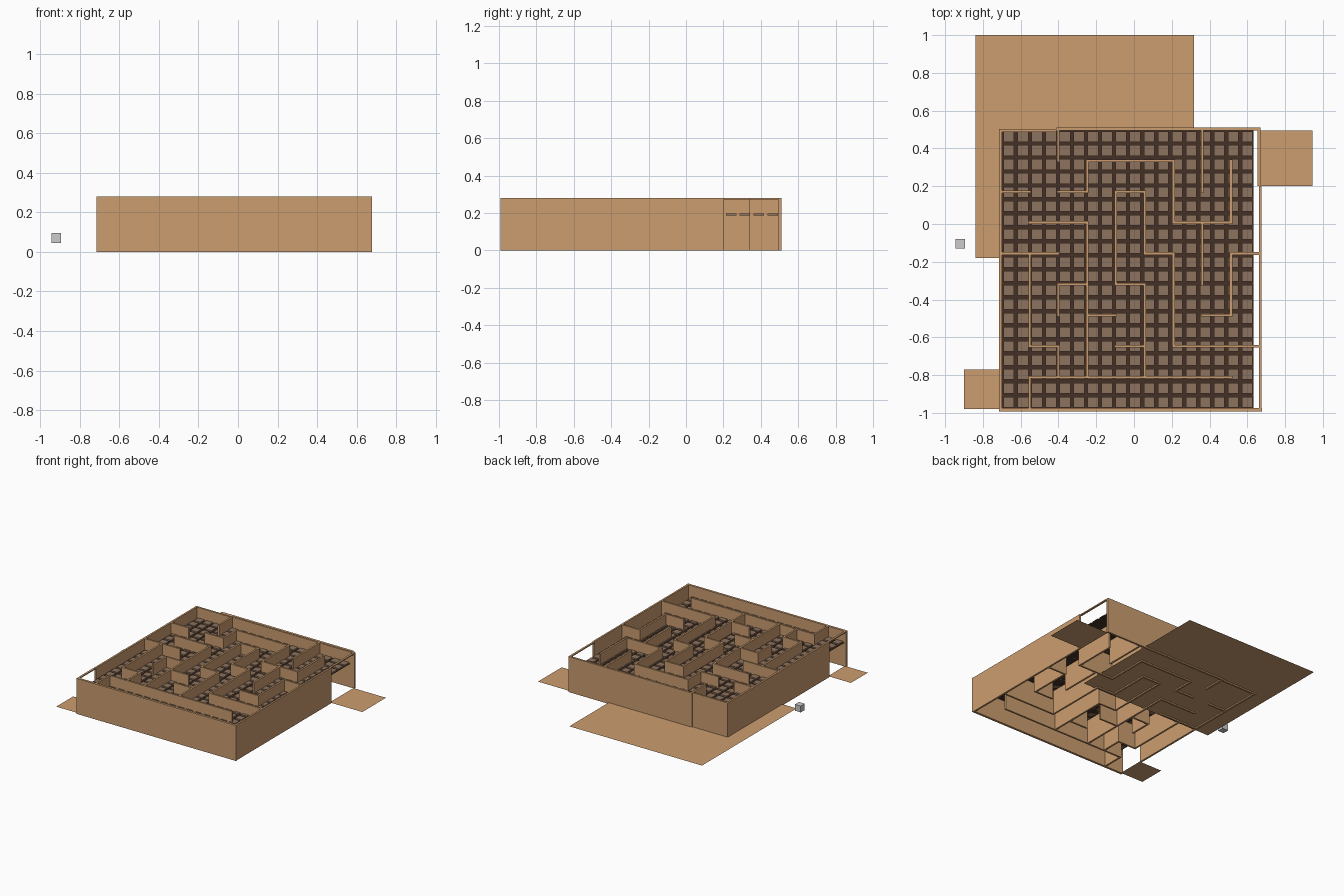
import bpy, bmesh

if "Cube" in bpy.data.objects:
    bpy.data.objects.remove(bpy.data.objects["Cube"])


def material(name, rgb):
    m = bpy.data.materials.new(name)
    m.diffuse_color = (*rgb, 1)
    m.use_nodes = True
    m.node_tree.nodes["Principled BSDF"].inputs["Base Color"].default_value = m.diffuse_color
    return m


TAN = material("tan", (0.60, 0.34, 0.16))
TILE = material("tile_brown", (0.27, 0.17, 0.11))
DARK = material("dark_brown", (0.06, 0.03, 0.018))


def add_box(bm, x0, x1, y0, y1, z0, z1):
    vs = [bm.verts.new((x, y, z)) for z in (z0, z1)
          for x, y in ((x0, y0), (x1, y0), (x1, y1), (x0, y1))]
    for f in ((3, 2, 1, 0), (4, 5, 6, 7), (0, 1, 5, 4),
              (1, 2, 6, 5), (2, 3, 7, 6), (3, 0, 4, 7)):
        bm.faces.new([vs[i] for i in f])


def boxes(name, items, mat=None):
    bm = bmesh.new()
    for b in items:
        add_box(bm, *b)
    return finish(name, bm, mat)


def plane(name, x0, x1, y0, y1, z, mat):
    bm = bmesh.new()
    bm.faces.new([bm.verts.new((x, y, z)) for x, y in
                  ((x0, y0), (x1, y0), (x1, y1), (x0, y1))])
    return finish(name, bm, mat)


def finish(name, bm, mat):
    me = bpy.data.meshes.new(name)
    bm.to_mesh(me)
    bm.free()
    ob = bpy.data.objects.new(name, me)
    bpy.context.collection.objects.link(ob)
    if mat:
        me.materials.append(mat)
    return ob


H = 0.28       # wall height
T = 0.007      # half wall thickness

# Outer walls, with doorways at the left front and the right back
boxes("front_wall", [(-0.715, 0.677, -0.993, -0.975, 0, H)], TAN)
boxes("back_wall", [(-0.41, 0.67, 0.495, 0.51, 0, H)], TAN)
boxes("back_wall_inset", [(-0.715, -0.41, 0.488, 0.502, 0, H)], TAN)
boxes("left_wall", [(-0.715, -0.70, -0.77, 0.50, 0, H)], TAN)
boxes("right_wall", [(0.661, 0.675, -0.985, 0.20, 0, H)], TAN)
boxes("door_lintels", [(-0.715, -0.70, -0.98, -0.77, H - 0.008, H),
                       (0.655, 0.67, 0.20, 0.50, H - 0.008, H)], TAN)

# Maze walls on a 9 x 9 cell grid: row or column, start, end
ROWS = [(8, 3, 6), (7, 0, 1), (7, 2, 3), (7, 4, 5), (6, 1, 3), (6, 6, 8),
        (5, 0, 2), (5, 5, 6), (5, 8, 9), (4, 2, 3), (4, 4, 5), (3, 3, 4),
        (3, 7, 8), (2, 1, 2), (2, 4, 5), (2, 6, 9), (1, 1, 8)]
COLS = [(1, 2, 5), (1, 0, 1), (2, 8, 9), (2, 3, 4), (2, 1, 2), (3, 7, 8),
        (3, 4, 6), (3, 1, 4), (4, 4, 7), (5, 5, 7), (5, 1, 4), (6, 6, 8),
        (6, 2, 5), (7, 7, 9), (7, 4, 6), (8, 6, 8), (8, 3, 5)]


def gx(i):
    return -0.705 + 0.1523 * i


def gy(j):
    return -0.975 + 0.1638 * j


boxes("maze_cross_walls",
      [(gx(a) - T, gx(b) + T, gy(j) - T, gy(j) + T, 0, H) for j, a, b in ROWS], TAN)
boxes("maze_long_walls",
      [(gx(i) - T, gx(i) + T, gy(a) - T, gy(b) + T, 0, H) for i, a, b in COLS], TAN)

# Ceiling grid with square panels
PX, PY = 1.335 / 18, 1.48 / 20
plane("ceiling_grid", -0.70, 0.633, -0.98, 0.497, 0.187, DARK)
boxes("ceiling_panels",
      [(-0.69 + PX * i, -0.69 + PX * i + 0.056,
        0.491 - PY * j - 0.056, 0.491 - PY * j, 0.187, 0.198)
       for i in range(18) for j in range(20)], TILE)

# Loose floor sheets
plane("floor_sheet", -0.84, 0.318, -0.18, 1.0, 0.01, TAN)
plane("exit_sheet", 0.66, 0.945, 0.20, 0.495, 0.002, TAN)
plane("entry_sheet", -0.90, -0.70, -0.98, -0.77, 0.002, TAN)

# Small grey cube beside the maze
boxes("loose_cube", [(-0.945, -0.895, -0.13, -0.08, 0.045, 0.095)])
